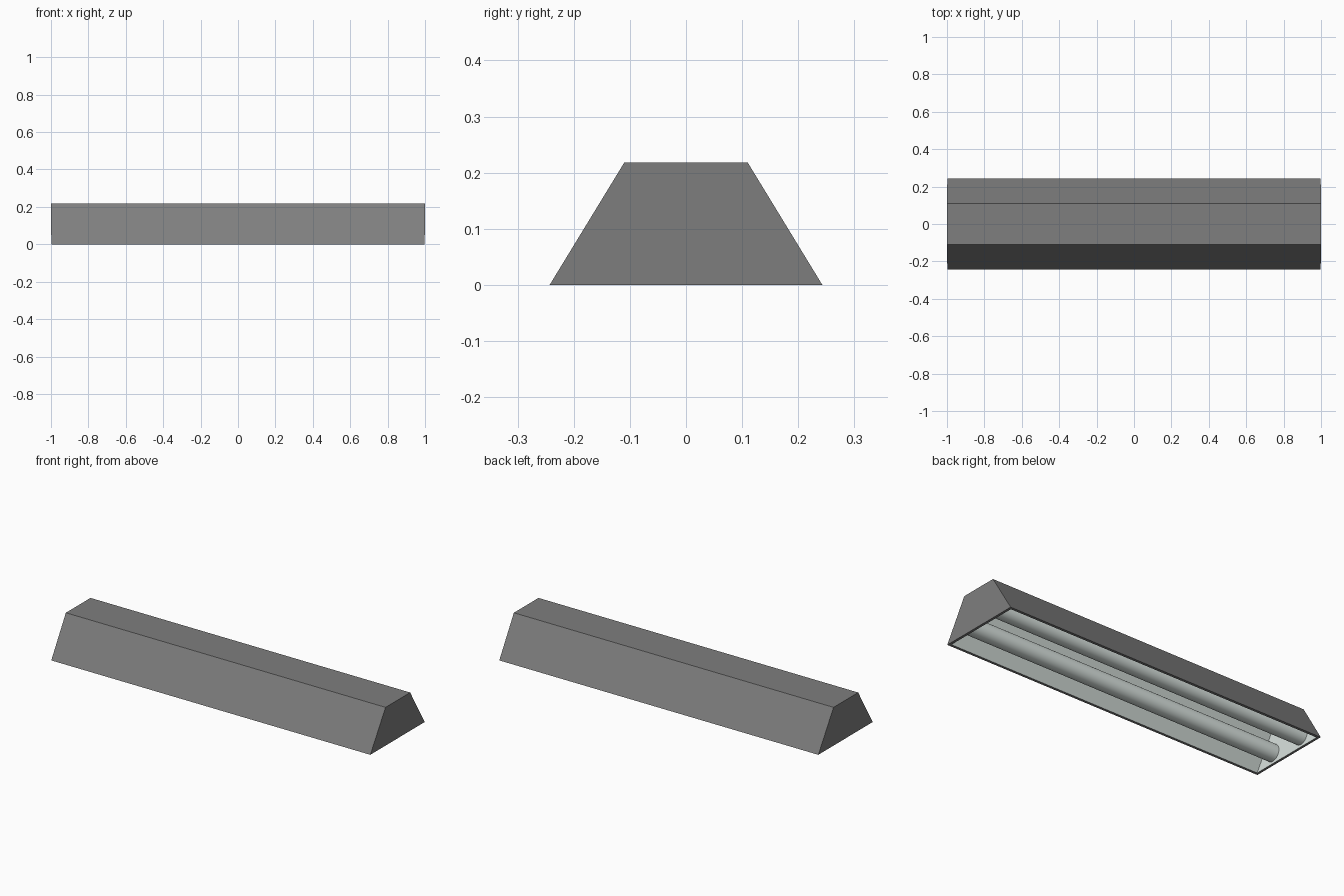
import bpy, bmesh, math
from mathutils import Matrix

if "Cube" in bpy.data.objects:
    bpy.data.objects.remove(bpy.data.objects["Cube"])


def material(name, rgb):
    m = bpy.data.materials.new(name)
    m.diffuse_color = (*rgb, 1.0)
    m.use_nodes = True
    m.node_tree.nodes["Principled BSDF"].inputs["Base Color"].default_value = m.diffuse_color
    return m


GREY = material("grey_metal", (0.21, 0.21, 0.21))
LIGHT = material("pale_reflector", (0.70, 0.77, 0.74))


def add_object(name, bm, mats):
    bmesh.ops.recalc_face_normals(bm, faces=bm.faces)
    me = bpy.data.meshes.new(name)
    bm.to_mesh(me)
    bm.free()
    for m in mats:
        me.materials.append(m)
    ob = bpy.data.objects.new(name, me)
    bpy.context.collection.objects.link(ob)
    return ob


# Housing: trapezoid trough, grey outside and rim, pale inside
bm = bmesh.new()


def ring(hx, hy, z):
    return [bm.verts.new((sx * hx, sy * hy, z))
            for sx, sy in ((-1, -1), (1, -1), (1, 1), (-1, 1))]


rings = [ring(1.0, 0.11, 0.218), ring(0.998, 0.243, 0.0),
         ring(0.984, 0.228, 0.0), ring(0.984, 0.104, 0.204)]
bm.faces.new(rings[0])
for k in range(3):
    a, b = rings[k], rings[k + 1]
    for i in range(4):
        j = (i + 1) % 4
        f = bm.faces.new((a[i], a[j], b[j], b[i]))
        f.material_index = 1 if k == 2 else 0
bm.faces.new(rings[3]).material_index = 1
add_object("housing", bm, [GREY, LIGHT])

# Two fluorescent tubes running between the end walls
for side, y in (("front", -0.108), ("back", 0.108)):
    bm = bmesh.new()
    bmesh.ops.create_cone(bm, cap_ends=True, segments=32, radius1=0.047,
                          radius2=0.047, depth=1.97,
                          matrix=Matrix.Translation((0, y, 0.06))
                          @ Matrix.Rotation(math.pi / 2, 4, 'Y'))
    for f in bm.faces:
        f.smooth = len(f.verts) == 4
    add_object(side + "_tube", bm, [LIGHT])
